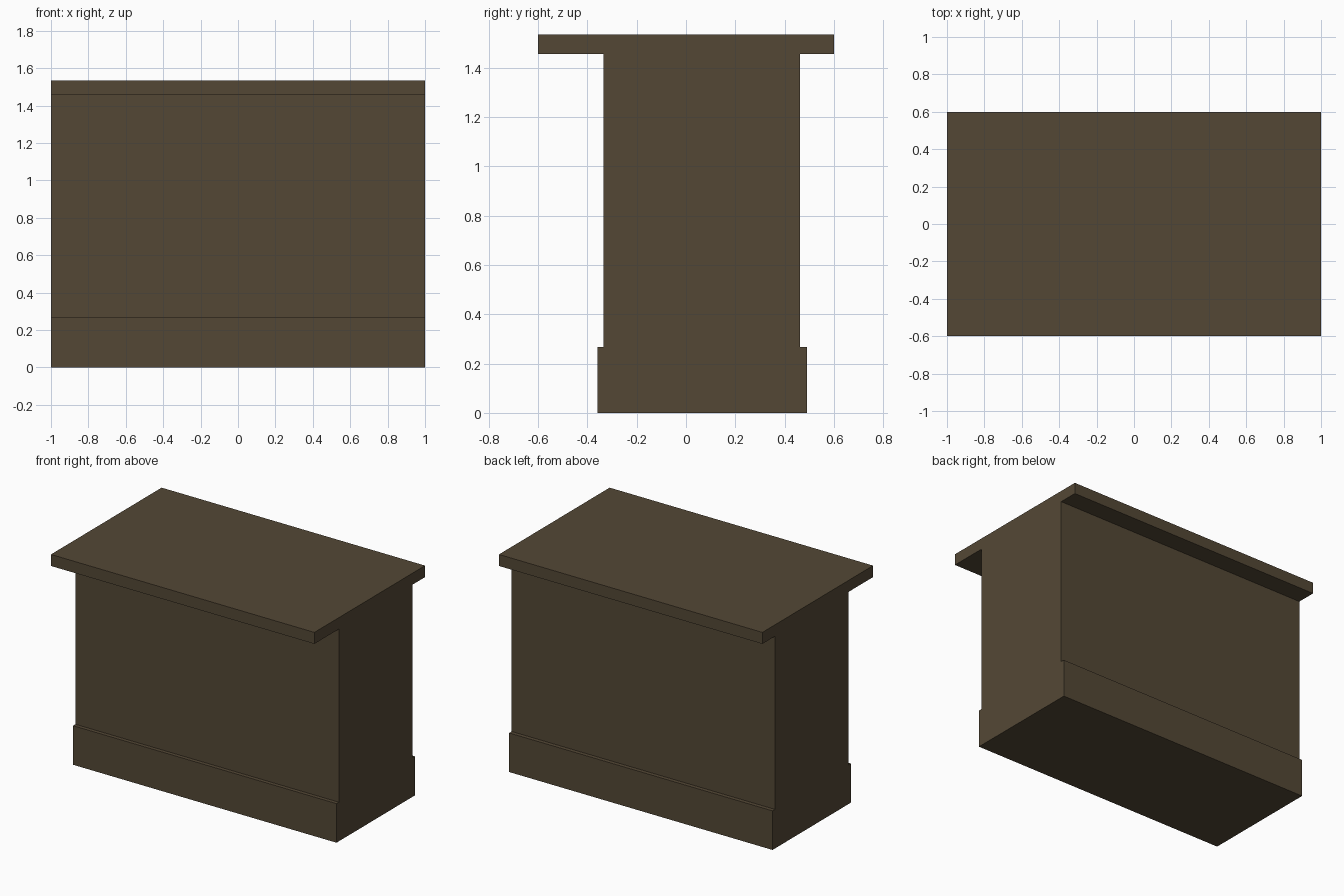
import bpy, bmesh

if "Cube" in bpy.data.objects:
    bpy.data.objects.remove(bpy.data.objects["Cube"])

# Dark brown wood
wood = bpy.data.materials.new("dark_brown_wood")
wood.diffuse_color = (0.088, 0.064, 0.036, 1.0)
wood.use_nodes = True
wood.node_tree.nodes["Principled BSDF"].inputs["Base Color"].default_value = wood.diffuse_color

# Counter end profile (y, z): plinth, body, overhanging top
profile = [
    (-0.36, 0.0), (0.49, 0.0), (0.49, 0.268), (0.463, 0.268),
    (0.463, 1.456), (0.6, 1.456), (0.6, 1.535), (-0.6, 1.535),
    (-0.6, 1.456), (-0.334, 1.456), (-0.334, 0.268), (-0.36, 0.268),
]

# Extrude the profile along the counter's length
bm = bmesh.new()
end = bm.faces.new([bm.verts.new((-1.0, y, z)) for y, z in profile])
ext = bmesh.ops.extrude_face_region(bm, geom=[end], use_keep_orig=True)
moved = [g for g in ext["geom"] if isinstance(g, bmesh.types.BMVert)]
bmesh.ops.translate(bm, verts=moved, vec=(2.0, 0, 0))
bmesh.ops.recalc_face_normals(bm, faces=bm.faces)

mesh = bpy.data.meshes.new("counter")
bm.to_mesh(mesh)
bm.free()
mesh.materials.append(wood)
bpy.context.collection.objects.link(bpy.data.objects.new("counter", mesh))
